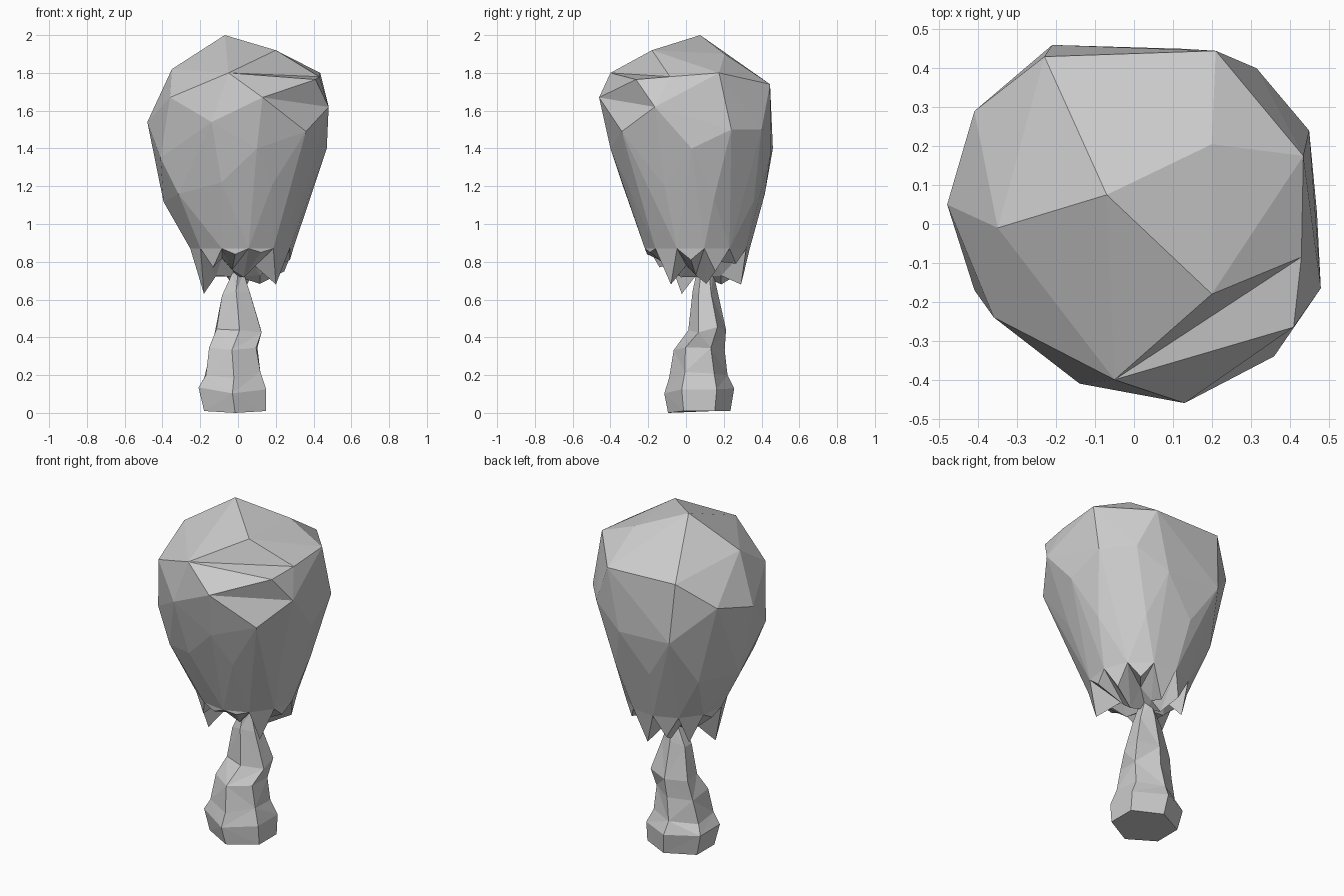
import bpy, bmesh, math, random
from mathutils import Vector

if "Cube" in bpy.data.objects:
    bpy.data.objects.remove(bpy.data.objects["Cube"])

random.seed(4)


def finish(name, bm):
    bmesh.ops.recalc_face_normals(bm, faces=bm.faces[:])
    mesh = bpy.data.meshes.new(name)
    bm.to_mesh(mesh)
    bm.free()
    obj = bpy.data.objects.new(name, mesh)
    bpy.context.collection.objects.link(obj)
    return obj


def ring(cx, cy, rx, ry, z, n, turn=0.0):
    return [Vector((cx + rx * math.cos(turn + math.tau * i / n),
                    cy + ry * math.sin(turn + math.tau * i / n), z)) for i in range(n)]


def crease(bm, p, q):
    """Flip the edge between two triangles so that it joins corners p and q."""
    for e in bm.edges:
        if len(e.link_faces) == 2:
            far = [v for f in e.link_faces for v in f.verts if v not in e.verts]
            if len(far) == 2 and {p, q} == set(far):
                bmesh.ops.rotate_edges(bm, edges=[e], use_ccw=False)
                return


# Canopy: faceted egg from its crown corners, a waist ring and the hem ring
crown = [
    (-.07, .075, 2.0), (.2, .205, 1.9), (.2, -.18, 1.92), (-.35, -.01, 1.82),
    (-.23, .43, 1.75), (.21, .445, 1.74), (.435, .175, 1.8), (-.05, -.40, 1.8),
    (.43, -.085, 1.78), (.48, -.165, 1.62), (.13, -.46, 1.67), (.41, -.265, 1.765),
    (-.36, -.24, 1.67), (-.14, -.41, 1.54), (-.48, .05, 1.54), (-.41, .29, 1.6),
    (-.21, .46, 1.4), (.315, .40, 1.5), (.45, .24, 1.5), (.36, -.34, 1.49),
    (.47, .03, 1.4), (.13, .45, 1.38), (-.41, -.17, 1.35), (.1, -.40, 1.4),
]
waist = ring(0, .035, .395, .385, 1.17, 9, .3)
for p in waist:
    p.z += random.uniform(-.06, .06)
N = 12
hem = ring(.02, .06, .275, .28, .87, N, .13)

bm = bmesh.new()
corners = [bm.verts.new(p) for p in crown]
for p in waist:
    bm.verts.new(p)
hem_verts = {bm.verts.new(p) for p in hem}
bmesh.ops.convex_hull(bm, input=bm.verts[:])
floor = [f for f in bm.faces if all(v in hem_verts for v in f.verts)]
bmesh.ops.delete(bm, geom=floor, context='FACES')
# Folded ledges at the front right of the crown
crease(bm, corners[7], corners[8])
crease(bm, corners[7], corners[11])
crease(bm, corners[10], corners[9])
finish("canopy", bm)

# Ragged hem: hanging leaf points, with a jagged underside closing on the trunk
bm = bmesh.new()
notch = [bm.verts.new(p) for p in hem]
tips = []
drop = [.12, .08, .19, .13, .17, .04, .24, .10, .03, .02, .19, .06]
centre = Vector((.02, .07, 0))
for i in range(N):
    m = (hem[i] + hem[(i + 1) % N]) / 2
    m = centre + (m - centre) * (1.02 - drop[i] * .85)
    tips.append(bm.verts.new((m.x, m.y, .87 - drop[i])))
inner = []
for i, p in enumerate(ring(0, .08, .12, .11, .76, N, .26)):
    inner.append(bm.verts.new((p.x, p.y, (.70, .80, .74)[i % 3] + random.uniform(-.03, .03))))
core = bm.verts.new((0, .1, .72))
for i in range(N):
    j = (i + 1) % N
    bm.faces.new((notch[i], tips[i], notch[j]))
    bm.faces.new((notch[i], inner[i], tips[i]))
    bm.faces.new((tips[i], inner[i], notch[j]))
    bm.faces.new((inner[i], inner[j], notch[j]))
    bm.faces.new((inner[i], core, inner[j]))
finish("leaf_fringe", bm)

# Trunk: six-sided crooked stem with a swollen foot
sections = [  # centre x, centre y, half width, half depth, height, turn
    (-.015, .07, .165, .165, .01, 0), (-.03, .07, .18, .185, .12, 0),
    (-.03, .065, .145, .155, .20, .05), (-.025, .07, .125, .135, .33, -.05),
    (.002, .112, .12, .10, .44, .05), (-.01, .10, .075, .065, .64, 0),
    (0, .10, .03, .045, .74, 0),
]
bm = bmesh.new()
S = 6
rows = []
for cx, cy, hx, hy, z, turn in sections:
    pts = ring(cx, cy, hx / .87, hy, z, S, turn + math.pi / 6)
    rows.append([bm.verts.new(p) for p in pts])
rows[0][4].co.z = 0
for k in range(1, len(rows) - 1):
    for v in rows[k]:
        v.co.z += random.uniform(-.02, .02)
for k, (a, b) in enumerate(zip(rows, rows[1:])):
    for i in range(S):
        j = (i + 1) % S
        if (i + k) % 2:
            bm.faces.new((a[i], a[j], b[j]))
            bm.faces.new((a[i], b[j], b[i]))
        else:
            bm.faces.new((a[i], a[j], b[i]))
            bm.faces.new((a[j], b[j], b[i]))
bm.faces.new(rows[0][::-1])
bm.faces.new(rows[-1])
finish("trunk", bm)
